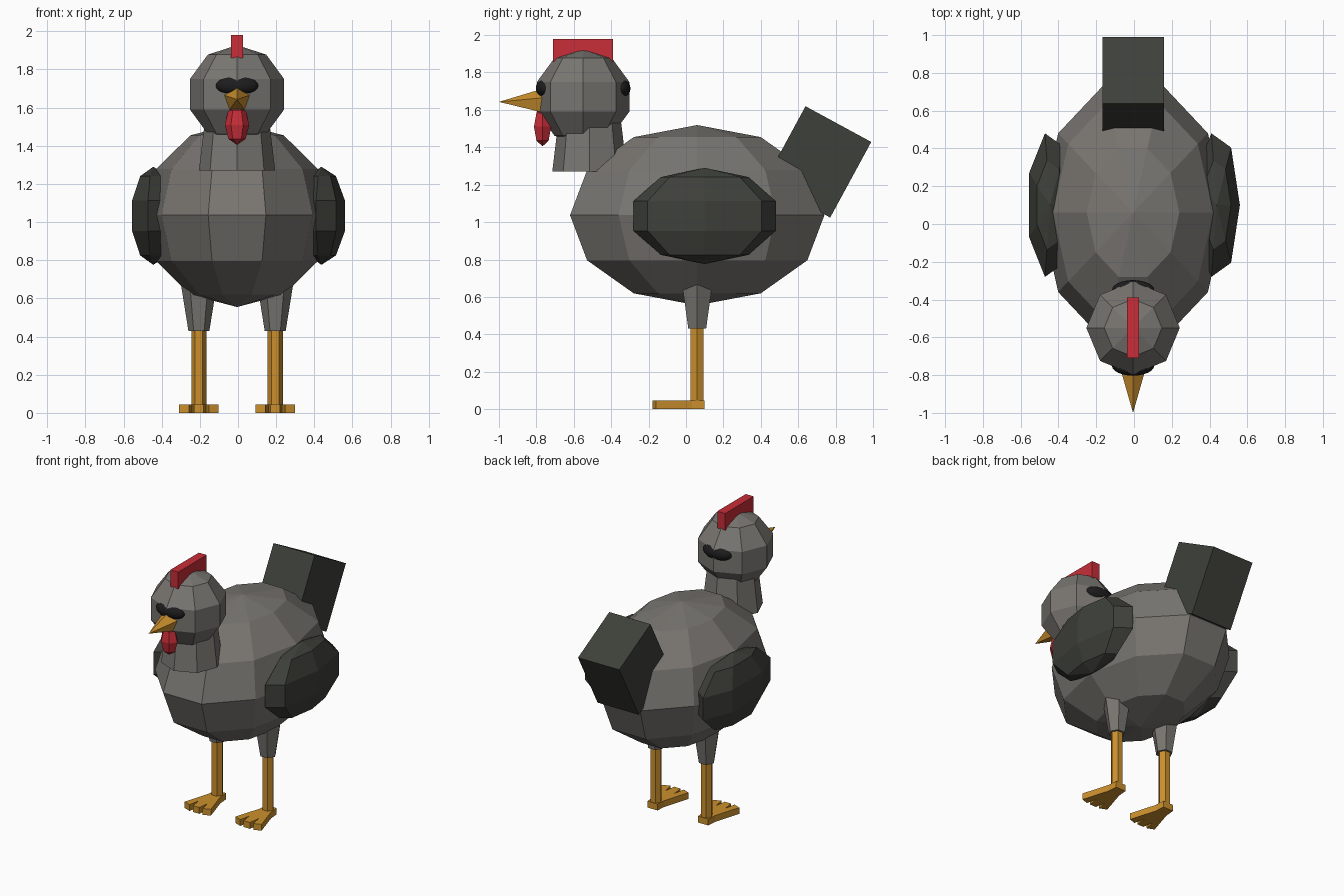
import bpy, bmesh
from math import sin, cos, pi, radians
from mathutils import Matrix

cube = bpy.data.objects.get("Cube")
if cube:
    bpy.data.objects.remove(cube)


def material(name, rgb):
    m = bpy.data.materials.new(name)
    m.use_nodes = True
    m.diffuse_color = (*rgb, 1)
    m.node_tree.nodes["Principled BSDF"].inputs["Base Color"].default_value = (*rgb, 1)
    return m


GREY = material("grey_feather", (0.19, 0.18, 0.165))
DARK = material("dark_feather", (0.048, 0.051, 0.042))
RED = material("red_comb", (0.58, 0.027, 0.04))
ORANGE = material("orange_beak", (0.6, 0.28, 0.027))
BLACK = material("black_eye", (0.012, 0.012, 0.013))
CX = -0.005  # centre line


def finish(name, bm, mat, loc=(0, 0, 0), tilt=0):
    bmesh.ops.recalc_face_normals(bm, faces=bm.faces)
    me = bpy.data.meshes.new(name)
    bm.to_mesh(me)
    bm.free()
    me.materials.append(mat)
    ob = bpy.data.objects.new(name, me)
    ob.location = loc
    ob.rotation_euler.x = radians(tilt)
    bpy.context.collection.objects.link(ob)
    return ob


def lathe(name, profile, sides, mat, loc, scale=(1, 1, 1), start=0, tilt=0):
    """Revolve (radius, z) points about z; the first corner is at the start angle."""
    bm = bmesh.new()
    rings = []
    for r, z in profile:
        n = sides if r > 1e-4 else 1
        rings.append([bm.verts.new((r * cos(start + 2 * pi * i / sides) * scale[0],
                                    r * sin(start + 2 * pi * i / sides) * scale[1],
                                    z * scale[2])) for i in range(n)])
    for a, b in zip(rings, rings[1:]):
        for i in range(sides):
            j = i + 1
            corners = [a[i % len(a)], a[j % len(a)], b[j % len(b)], b[i % len(b)]]
            bm.faces.new(list(dict.fromkeys(corners)))
    for ring in (rings[0], rings[-1]):
        if len(ring) > 1:
            bm.faces.new(ring)
    return finish(name, bm, mat, loc, tilt)


def ball(name, sides, rows, mat, loc, radii):
    arc = [(sin(pi * k / rows), -cos(pi * k / rows)) for k in range(rows + 1)]
    return lathe(name, arc, sides, mat, loc, radii)


def box(name, mat, loc, size, tilt=0):
    bm = bmesh.new()
    bmesh.ops.create_cube(bm, size=1, matrix=Matrix.Diagonal((*size, 1)))
    return finish(name, bm, mat, loc, tilt)


# Body, neck and head
ball("body", 10, 6, GREY, (CX, 0.06, 1.037), (0.49, 0.715, 0.482))
lathe("neck", [(0.2, 1.27), (0.165, 1.56)], 8, GREY, (CX, -0.515, 0))
ball("head", 8, 5, GREY, (CX, -0.55, 1.67), (0.26, 0.26, 0.257))

# Face
for name, y in (("front_eye", -0.75), ("back_eye", -0.35)):
    ball(name, 24, 12, BLACK, (CX, y, 1.715), (0.112, 0.053, 0.053))
lathe("beak", [(0.075, 0), (0, 0.25)], 5, ORANGE, (CX, -0.75, 1.643), start=pi / 2, tilt=90)
ball("wattle", 6, 4, RED, (CX, -0.767, 1.51), (0.064, 0.053, 0.105))
box("comb", RED, (CX, -0.55, 1.92), (0.062, 0.32, 0.12))

# Wings and tail
for name, x in (("left_wing", 0.437), ("right_wing", -0.444)):
    ball(name, 7, 5, DARK, (x, 0.1, 1.033), (0.13, 0.41, 0.257))
box("tail", DARK, (CX, 0.705, 1.322), (0.325, 0.4, 0.46), -28.5)

# Half outline of a foot: heel, outer toe, notch, middle toe
HALF = [(0.04, 0.1), (0.045, 0.03), (0.103, -0.16), (0.052, -0.18),
        (0.036, -0.1), (0.025, -0.18)]


def foot(name, x):
    bm = bmesh.new()
    outline = HALF + [(-px, py) for px, py in reversed(HALF)]
    face = bm.faces.new([bm.verts.new((px, py, 0)) for px, py in outline])
    top = bmesh.ops.extrude_face_region(bm, geom=[face])["geom"]
    for v in top:
        if isinstance(v, bmesh.types.BMVert):
            v.co.z = 0.045
    finish(name, bm, ORANGE, (x, 0, 0))


# Legs
for side, x in (("left", CX + 0.2), ("right", CX - 0.2)):
    lathe(side + "_thigh", [(0.055, 0.43), (0.1, 0.71)], 6, GREY, (x, 0.06, 0))
    lathe(side + "_shin", [(0.04, 0.02), (0.04, 0.45)], 6, ORANGE, (x, 0.06, 0))
    foot(side + "_foot", x)
